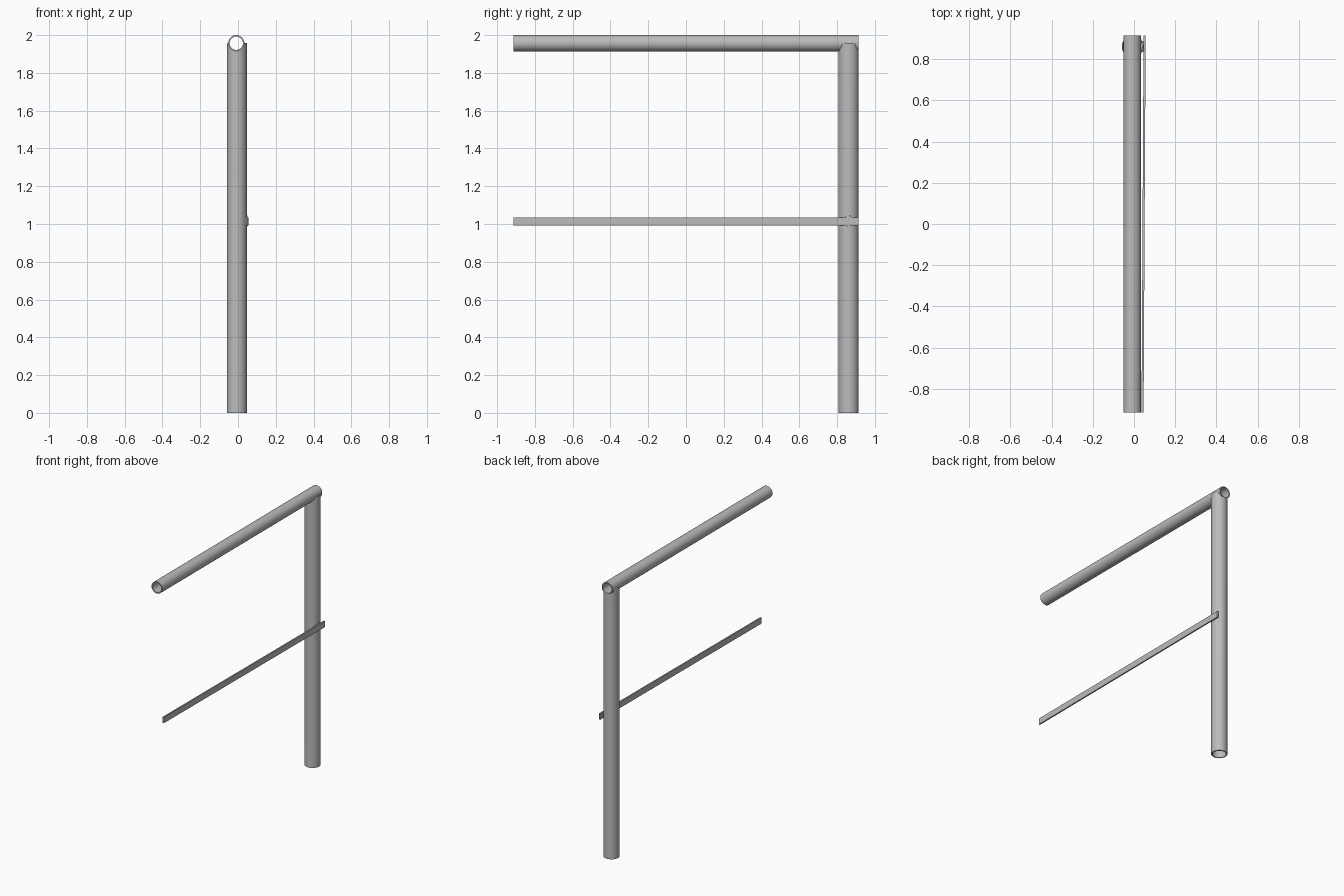
import bpy, bmesh, math
from mathutils import Vector

cube = bpy.data.objects.get("Cube")
if cube:
    bpy.data.objects.remove(cube, do_unlink=True)

steel = bpy.data.materials.new("grey_steel")
steel.use_nodes = True
GREY = (0.5, 0.5, 0.5, 1)
steel.diffuse_color = GREY
steel.node_tree.nodes["Principled BSDF"].inputs["Base Color"].default_value = GREY

SIDES = 48
RAIL_R, RAIL_X, RAIL_Z = 0.043, -0.009, 1.957
POST_R, POST_X, POST_Y = 0.053, -0.006, 0.861
WALL = 0.008
END_Y = 0.914


def add_object(name, bm):
    bmesh.ops.recalc_face_normals(bm, faces=bm.faces)
    mesh = bpy.data.meshes.new(name)
    bm.to_mesh(mesh)
    bm.free()
    mesh.materials.append(steel)
    obj = bpy.data.objects.new(name, mesh)
    bpy.context.collection.objects.link(obj)
    bpy.ops.object.select_all(action='DESELECT')
    obj.select_set(True)
    bpy.context.view_layer.objects.active = obj
    bpy.ops.object.shade_smooth_by_angle(angle=math.radians(35))
    return obj


def tube(name, radius, point):
    """Hollow pipe; point(a, b, end) places a cross-section point at either end."""
    bm = bmesh.new()
    rings = []
    for r, end in ((radius, 0), (radius, 1), (radius - WALL, 1), (radius - WALL, 0)):
        angles = [2 * math.pi * i / SIDES for i in range(SIDES)]
        rings.append([bm.verts.new(point(r * math.cos(t), r * math.sin(t), end))
                      for t in angles])
    for k in range(4):
        a, b = rings[k], rings[(k + 1) % 4]
        for i in range(SIDES):
            j = (i + 1) % SIDES
            bm.faces.new((a[i], a[j], b[j], b[i]))
    return add_object(name, bm)


# Horizontal top rail, open at both ends
def rail_point(a, b, end):
    return Vector((RAIL_X + a, END_Y if end else -END_Y, RAIL_Z + b))


# Upright post with its top cut to saddle the underside of the rail
def post_point(a, b, end):
    x = POST_X + a
    saddle = RAIL_Z - math.sqrt(max(0, RAIL_R ** 2 - (x - RAIL_X) ** 2))
    return Vector((x, POST_Y + b, saddle if end else 0))


tube("top_rail", RAIL_R, rail_point)
tube("upright_post", POST_R, post_point)

# Flat bar running beside the post, leaning slightly outward at the back
bm = bmesh.new()
bmesh.ops.create_cube(bm, size=1)
for v in bm.verts:
    y = v.co.y * 2 * END_Y
    v.co = Vector((0.0465 + v.co.x * 0.010 + 0.005 * y / END_Y, y,
                   1.013 + v.co.z * 0.044))
add_object("flat_bar", bm)

# Small weld pad joining the bar to the post
bm = bmesh.new()
bmesh.ops.create_cone(bm, cap_ends=True, segments=16, radius1=0.028,
                      radius2=0.024, depth=0.022)
for v in bm.verts:
    v.co = Vector((0.038 + v.co.z, POST_Y + v.co.x, 1.016 + v.co.y * 1.2))
add_object("weld_pad", bm)
